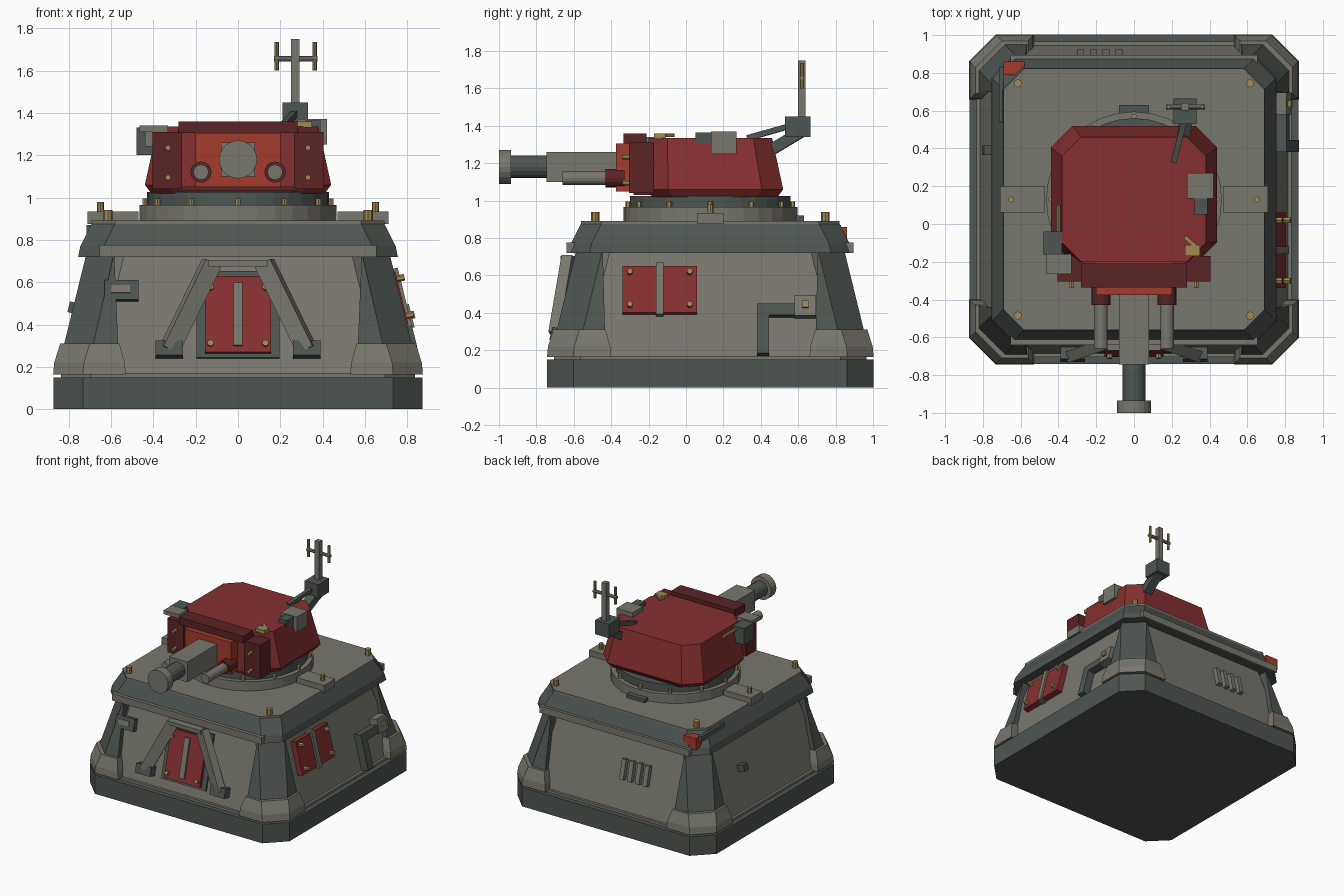
import bpy, bmesh, math
from mathutils import Vector, Matrix

cube = bpy.data.objects.get("Cube")
if cube:
    bpy.data.objects.remove(cube)

CY = 0.13                                   # bunker centre on y
TILT = math.atan2(0.14, 0.57)               # wall slope
SIDES = {"front": 0, "right": 90, "back": 180, "left": -90}


def material(name, rgb):
    m = bpy.data.materials.new(name)
    m.use_nodes = True
    m.diffuse_color = (*rgb, 1)
    m.node_tree.nodes["Principled BSDF"].inputs["Base Color"].default_value = (*rgb, 1)
    return m


LIGHT = material("light grey", (0.19, 0.185, 0.155))
DARK = material("dark grey", (0.077, 0.093, 0.084))
RED = material("red", (0.24, 0.028, 0.031))
DEEP = material("deep red", (0.105, 0.017, 0.019))
ORANGE = material("orange red", (0.37, 0.045, 0.025))
GOLD = material("brass", (0.36, 0.25, 0.09))


def finish(name, bm, mat, matrix=None):
    bmesh.ops.recalc_face_normals(bm, faces=bm.faces)
    me = bpy.data.meshes.new(name)
    bm.to_mesh(me)
    bm.free()
    me.materials.append(mat)
    ob = bpy.data.objects.new(name, me)
    if matrix:
        ob.matrix_world = matrix
    bpy.context.collection.objects.link(ob)
    return ob


def block(name, size, matrix, mat):
    bm = bmesh.new()
    bmesh.ops.create_cube(bm, size=1)
    bmesh.ops.scale(bm, vec=size, verts=bm.verts)
    return finish(name, bm, mat, matrix)


def box(name, xs, ys, zs, mat):
    mid = [(a + b) / 2 for a, b in (xs, ys, zs)]
    return block(name, [b - a for a, b in (xs, ys, zs)], Matrix.Translation(mid), mat)


def span(a, b):
    a, b = Vector(a), Vector(b)
    rot = (b - a).to_track_quat('Z', 'Y').to_matrix().to_4x4()
    return (b - a).length, Matrix.Translation((a + b) / 2) @ rot


def beam(name, a, b, w, d, mat):
    length, m = span(a, b)
    return block(name, (w, d, length), m, mat)


def rod(name, a, b, r, mat, n=12):
    length, m = span(a, b)
    bm = bmesh.new()
    bmesh.ops.create_cone(bm, cap_ends=True, segments=n, radius1=r, radius2=r, depth=length)
    return finish(name, bm, mat, m)


def loft(name, layers, mat):
    """Skin a stack of (outline, z) layers and cap both ends."""
    bm = bmesh.new()
    rings = [[bm.verts.new((x, y, z)) for x, y in pts] for pts, z in layers]
    n = len(rings[0])
    for lo, hi in zip(rings, rings[1:]):
        for i in range(n):
            j = (i + 1) % n
            bm.faces.new((lo[i], lo[j], hi[j], hi[i]))
    bm.faces.new(rings[0])
    bm.faces.new(rings[-1])
    return finish(name, bm, mat)


def octagon(hx, y0, y1, c):
    return [(hx - c, y0), (hx, y0 + c), (hx, y1 - c), (hx - c, y1),
            (c - hx, y1), (-hx, y1 - c), (-hx, y0 + c), (c - hx, y0)]


def tier(h, c):
    return octagon(h, CY - h, CY + h, c)


def on_wall(side, u, z, out=0.0):
    """Matrix on a sloping wall: local x along it, -y outwards, z up the slope."""
    d = 0.82 - (z - 0.15) * math.tan(TILT)
    return (Matrix.Translation((0, CY, 0)) @ Matrix.Rotation(math.radians(SIDES[side]), 4, 'Z')
            @ Matrix.Translation((u, -d, z)) @ Matrix.Rotation(-TILT, 4, 'X')
            @ Matrix.Translation((0, -out, 0)))


def plate(name, side, us, zs, thick, mat):
    size = (us[1] - us[0], thick * 2, (zs[1] - zs[0]) / math.cos(TILT))
    return block(name, size, on_wall(side, sum(us) / 2, sum(zs) / 2), mat)


def wall_bolt(name, side, u, z, out, r=0.016):
    m = on_wall(side, u, z)
    rod(name, m @ Vector((0, 0, 0)), m @ Vector((0, -out, 0)), r, GOLD, 6)


# Base, hull and roof
loft("base_slab", [(tier(0.872, 0.14), 0), (tier(0.872, 0.14), 0.15)], DARK)
loft("base_skirt", [(tier(0.835, 0.14), 0.15), (tier(0.835, 0.14), 0.17)], LIGHT)
loft("hull_walls", [(tier(0.82, 0.14), 0.15), (tier(0.68, 0.14), 0.72)], LIGHT)
loft("roof_band", [(tier(0.755, 0.11), 0.72), (tier(0.745, 0.11), 0.77), (tier(0.69, 0.11), 0.88)], DARK)
loft("roof_plate", [(tier(0.692, 0.11), 0.876), (tier(0.692, 0.11), 0.892)], LIGHT)
box("front_trim", (-0.655, 0.655), (-0.64, -0.59), (0.72, 0.775), LIGHT)
box("back_trim", (-0.655, 0.655), (0.85, 0.895), (0.72, 0.775), LIGHT)
box("left_trim", (-0.715, -0.69), (0.54, 0.83), (0.83, 0.87), DARK)
box("corner_lamp", (-0.69, -0.58), (0.79, 0.86), (0.77, 0.86), ORANGE)


# Corner pillars with wrapping feet
def corner(h, inner, sx, sy, t=0.09, c=0.14):
    pts = [(inner, h), (h - c, h), (h, h - c), (h, inner), (h - t, inner),
           (h - t, h - c - 0.04), (h - c - 0.04, h - t), (inner, h - t)]
    return [(sx * x, CY + sy * y) for x, y in pts]


for sx in (-1, 1):
    for sy in (-1, 1):
        loft("corner_pillar", [(corner(0.855, 0.56, sx, sy), 0.17), (corner(0.715, 0.585, sx, sy), 0.74)], DARK)
        loft("pillar_foot", [(corner(0.873, 0.53, sx, sy), 0.165), (corner(0.868, 0.535, sx, sy), 0.22),
                             (corner(0.84, 0.56, sx, sy), 0.31)], LIGHT)
        x, y = sx * 0.615, CY + sy * 0.615
        rod("roof_post", (x, y, 0.88), (x, y, 0.94), 0.022, GOLD, 8)
    box("roof_side_plate", sorted((sx * 0.47, sx * 0.71)), (0.06, 0.2), (0.875, 0.935), LIGHT)
    rod("side_plate_post", (sx * 0.65, CY, 0.93), (sx * 0.65, CY, 0.98), 0.016, GOLD, 8)
box("roof_back_plate", (-0.08, 0.08), (0.55, 0.63), (0.88, 0.92), DARK)

# Front door with braced frame
plate("door_recess", "front", (-0.195, 0.195), (0.24, 0.65), 0.015, DARK)
plate("door_panel", "front", (-0.155, 0.155), (0.26, 0.62), 0.04, RED)
plate("door_strip", "front", (-0.022, 0.022), (0.29, 0.585), 0.055, LIGHT)
box("door_lintel", (-0.14, 0.14), (-0.67, -0.55), (0.675, 0.705), LIGHT)
for s in (-1, 1):
    beam("door_strut", (s * 0.125, -0.625, 0.69), (s * 0.325, -0.695, 0.28), 0.06, 0.085, LIGHT)
    plate("strut_foot", "front", sorted((s * 0.26, s * 0.39)), (0.24, 0.31), 0.065, DARK)
    for z in (0.30, 0.565):
        wall_bolt("door_bolt", "front", s * 0.13, z, 0.06)
plate("front_vent", "front", (-0.63, -0.47), (0.51, 0.60), 0.04, DARK)
plate("front_vent_slot", "front", (-0.60, -0.51), (0.54, 0.575), 0.046, LIGHT)

# Right wall hatch and pipe
plate("side_hatch", "right", (-0.47, -0.07), (0.39, 0.64), 0.045, RED)
plate("hatch_strip", "right", (-0.29, -0.25), (0.38, 0.655), 0.06, LIGHT)
for u in (-0.43, -0.11):
    for z in (0.43, 0.605):
        wall_bolt("hatch_bolt", "right", u, z, 0.08)
plate("pipe_riser", "right", (0.25, 0.315), (0.17, 0.43), 0.06, DARK)
plate("pipe_run", "right", (0.25, 0.47), (0.375, 0.435), 0.06, DARK)
plate("pipe_valve", "right", (0.45, 0.565), (0.37, 0.48), 0.07, LIGHT)
plate("valve_cap", "right", (0.49, 0.525), (0.41, 0.445), 0.085, GOLD)

# Left and back wall details
plate("left_socket", "left", (-0.285, -0.235), (0.445, 0.495), 0.06, DARK)
for i in range(4):
    u = 0.08 + i * 0.068
    plate("back_vent", "back", (u - 0.018, u + 0.018), (0.39, 0.54), 0.035, LIGHT)

# Turret ring
rod("ring_lower", (0, CY, 0.88), (0, CY, 0.965), 0.465, LIGHT, 32)
rod("ring_upper", (0, CY, 0.965), (0, CY, 1.025), 0.43, DARK, 32)
for i in range(12):
    a = i * math.pi / 6
    x, y = 0.44 * math.cos(a), CY + 0.44 * math.sin(a)
    rod("ring_bolt", (x, y, 0.96), (x, y, 0.995), 0.014, GOLD, 6)

# Turret shell
loft("turret_shell", [(octagon(0.41, -0.18, 0.49, 0.11), 1.02), (octagon(0.44, -0.21, 0.52, 0.115), 1.06),
                      (octagon(0.38, -0.2, 0.46, 0.1), 1.335)], RED)
box("shield_brow", (-0.28, 0.28), (-0.335, -0.21), (1.305, 1.36), DEEP)
box("mantlet", (-0.2, 0.2), (-0.375, -0.15), (1.05, 1.305), ORANGE)
box("mantlet_sill", (-0.28, 0.28), (-0.28, -0.15), (1.03, 1.07), DEEP)
for s in (-1, 1):
    box("shield_cheek", sorted((s * 0.2, s * 0.27)), (-0.29, -0.14), (1.05, 1.305), RED)
    box("shield_cheek_plate", sorted((s * 0.265, s * 0.405)), (-0.305, -0.17), (1.04, 1.31), DEEP)
    for z in (1.095, 1.235):
        rod("cheek_bolt", (s * 0.33, -0.3, z), (s * 0.33, -0.34, z), 0.014, GOLD, 6)
    # Twin side guns
    rod("side_gun_collar", (s * 0.175, -0.43, 1.12), (s * 0.175, -0.33, 1.12), 0.05, DEEP, 16)
    rod("side_gun_barrel", (s * 0.175, -0.66, 1.12), (s * 0.175, -0.4, 1.12), 0.036, LIGHT, 16)

# Main gun
box("gun_sleeve", (-0.08, 0.08), (-0.745, -0.36), (1.1, 1.26), LIGHT)
rod("gun_barrel", (0, -0.95, 1.18), (0, -0.74, 1.18), 0.06, DARK, 16)
rod("gun_muzzle", (0, -1.0, 1.18), (0, -0.935, 1.18), 0.09, LIGHT, 20)

# Roof sights
box("right_sight", (0.28, 0.42), (0.135, 0.27), (1.25, 1.37), LIGHT)
box("right_sight_lens", (0.32, 0.39), (0.05, 0.14), (1.305, 1.365), DARK)
box("left_sight", (-0.48, -0.38), (-0.165, -0.04), (1.2, 1.33), DARK)
box("left_sight_hood", (-0.465, -0.33), (-0.265, -0.16), (1.31, 1.34), LIGHT)
box("left_sight_lens", (-0.44, -0.375), (-0.22, -0.15), (1.24, 1.31), LIGHT)
rod("left_rail", (-0.4, -0.1, 1.3), (-0.4, 0.1, 1.3), 0.012, GOLD, 8)
box("roof_latch", (0.27, 0.35), (-0.17, -0.11), (1.33, 1.36), GOLD)
beam("latch_handle", (0.27, -0.07, 1.35), (0.34, -0.13, 1.35), 0.02, 0.02, GOLD)

# Antenna
beam("antenna_arm", (0.26, 0.42, 1.25), (0.28, 0.62, 1.37), 0.07, 0.06, DARK)
beam("antenna_brace", (0.21, 0.33, 1.335), (0.27, 0.56, 1.4), 0.03, 0.03, DARK)
box("antenna_mount", (0.21, 0.33), (0.53, 0.665), (1.34, 1.45), DARK)
box("antenna_mast", (0.25, 0.29), (0.6, 0.64), (1.45, 1.75), LIGHT)
rod("antenna_crossbar", (0.17, 0.62, 1.655), (0.375, 0.62, 1.655), 0.013, LIGHT, 8)
for x in (0.183, 0.362):
    rod("antenna_tine", (x, 0.62, 1.6), (x, 0.62, 1.735), 0.01, GOLD, 8)
